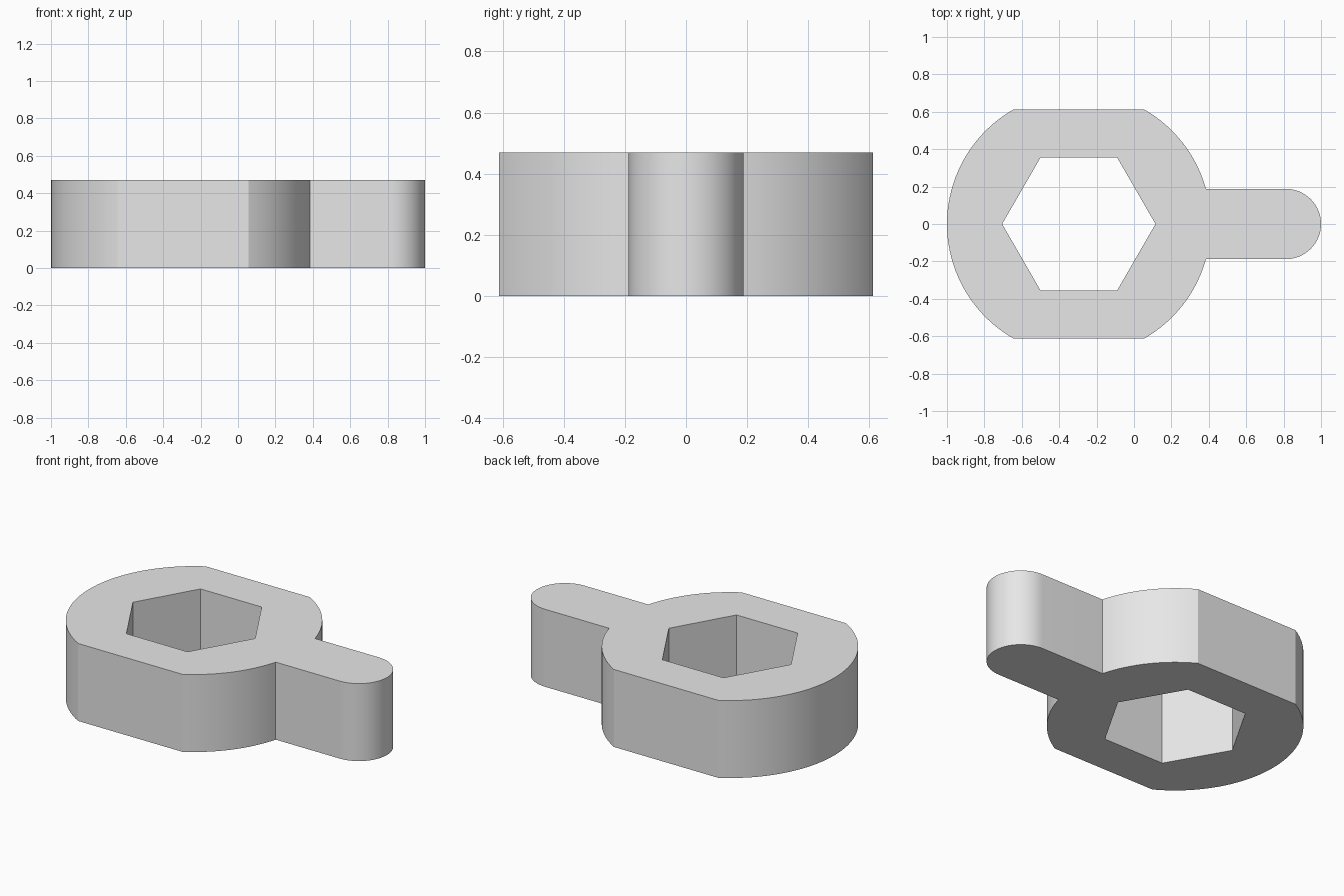
import bpy, bmesh
from math import asin, cos, sin, pi, radians
from mathutils import Vector

cube = bpy.data.objects.get("Cube")
if cube:
    bpy.data.objects.remove(cube, do_unlink=True)

HEIGHT = 0.47
CENTRE = -0.295      # x of the ring centre
RING = 0.705         # ring radius
FLAT = 0.612         # half width across the flats
HANDLE = 0.188       # half width and end radius of the handle
HEX = 0.41           # corner radius of the hexagonal hole


def arc(cx, radius, start, end, steps):
    angles = [start + (end - start) * i / steps for i in range(steps + 1)]
    return [Vector((cx + radius * cos(a), radius * sin(a), 0)) for a in angles]


# Outline: ring arcs joined by two flats, with a round-ended handle
join = asin(HANDLE / RING)
flat = asin(FLAT / RING)
outline = (arc(CENTRE, RING, join, flat, 16)
           + arc(CENTRE, RING, pi - flat, pi + flat, 40)
           + arc(CENTRE, RING, -flat, -join, 16)
           + arc(1 - HANDLE, HANDLE, -pi / 2, pi / 2, 32))
hole = arc(CENTRE, HEX, 0, 2 * pi, 6)[:-1]

# Fill between the outline and the hole, then raise it into a solid
bm = bmesh.new()
edges = []
for loop in (outline, hole):
    verts = [bm.verts.new(p) for p in loop]
    edges += [bm.edges.new((v, verts[i - 1])) for i, v in enumerate(verts)]
bmesh.ops.triangle_fill(bm, edges=edges, use_beauty=True, normal=(0, 0, 1))
raised = bmesh.ops.extrude_face_region(bm, geom=bm.faces[:], use_keep_orig=True)
top = [g for g in raised["geom"] if isinstance(g, bmesh.types.BMVert)]
bmesh.ops.translate(bm, verts=top, vec=(0, 0, HEIGHT))
bmesh.ops.recalc_face_normals(bm, faces=bm.faces[:])
mesh = bpy.data.meshes.new("hex_key_handle")
bm.to_mesh(mesh)
bm.free()
wrench = bpy.data.objects.new("hex_key_handle", mesh)
bpy.context.collection.objects.link(wrench)

# Plain grey material
grey = bpy.data.materials.new("light_grey")
grey.use_nodes = True
grey.diffuse_color = (0.8, 0.8, 0.8, 1)
grey.node_tree.nodes["Principled BSDF"].inputs["Base Color"].default_value = (0.8, 0.8, 0.8, 1)
mesh.materials.append(grey)

# Smooth arcs, sharp flats and rims
bpy.ops.object.select_all(action="DESELECT")
wrench.select_set(True)
bpy.context.view_layer.objects.active = wrench
bpy.ops.object.shade_smooth_by_angle(angle=radians(20))
